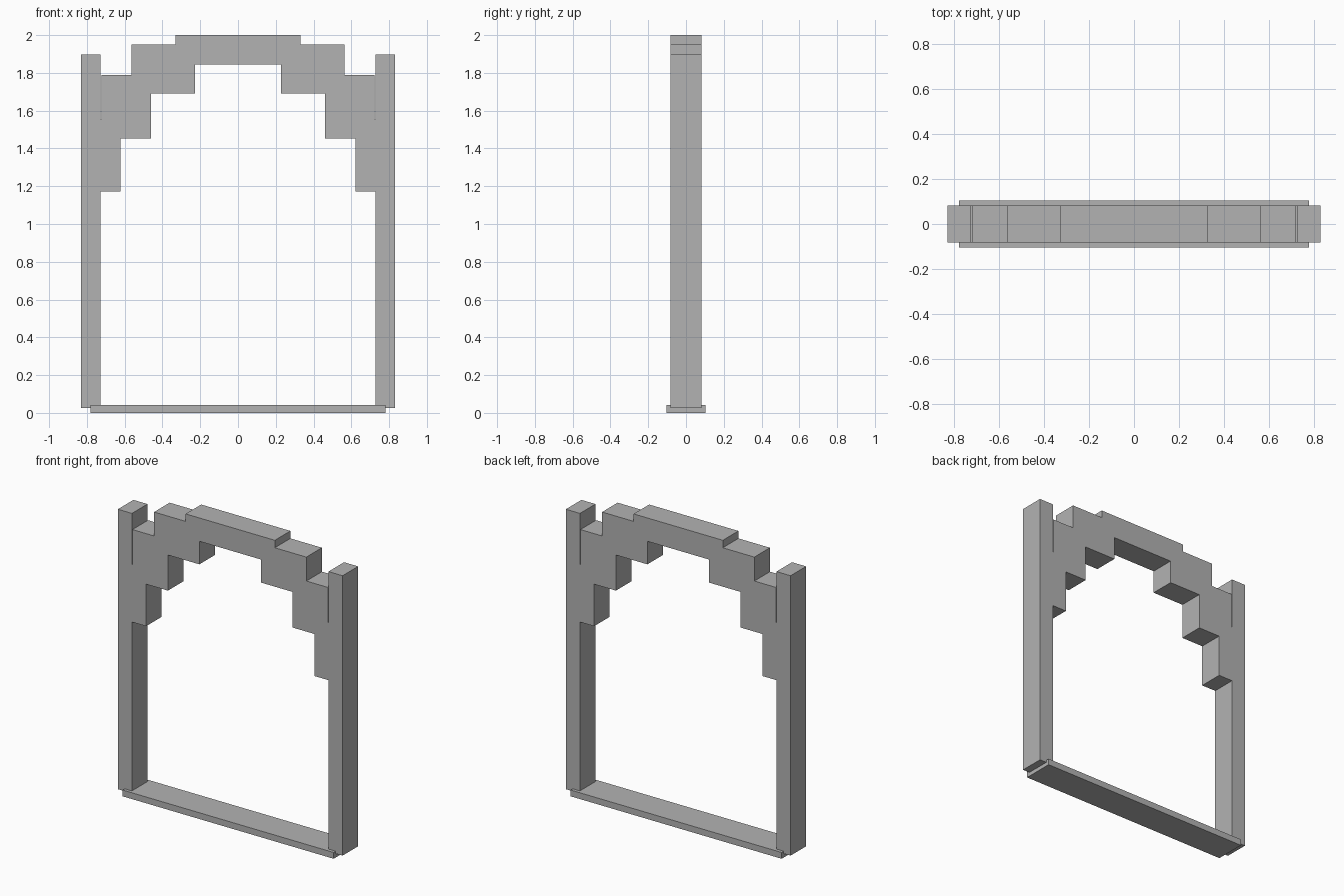
import bpy
import bmesh

cube = bpy.data.objects.get("Cube")
if cube:
    bpy.data.objects.remove(cube, do_unlink=True)

# One plain stone grey
stone = bpy.data.materials.new("stone_grey")
stone.use_nodes = True
GREY = (0.45, 0.45, 0.45, 1)
stone.diffuse_color = GREY
stone.node_tree.nodes["Principled BSDF"].inputs["Base Color"].default_value = GREY


def extrude_outline(name, outline, depth):
    """Extrude a closed x-z outline along y, centred on y = 0."""
    bm = bmesh.new()
    face = bm.faces.new([bm.verts.new((x, -depth / 2, z)) for x, z in outline])
    result = bmesh.ops.extrude_face_region(bm, geom=[face], use_keep_orig=True)
    moved = [v for v in result["geom"] if isinstance(v, bmesh.types.BMVert)]
    bmesh.ops.translate(bm, verts=moved, vec=(0, depth, 0))
    bmesh.ops.recalc_face_normals(bm, faces=bm.faces)
    mesh = bpy.data.meshes.new(name)
    bm.to_mesh(mesh)
    bm.free()
    mesh.materials.append(stone)
    obj = bpy.data.objects.new(name, mesh)
    bpy.context.collection.objects.link(obj)
    return obj


def mirrored(half):
    """Close a half outline with its reflection across x = 0."""
    return half + [(-x, z) for x, z in reversed(half)]


# Posts and stepped arch in one piece, with a thin slit beside each post
post_in, post_out, slit = 0.727, 0.831, 0.723
frame_half = [
    # stepped top of the arch
    (0.33, 2.0), (0.33, 1.95), (0.563, 1.95), (0.563, 1.79), (slit, 1.79),
    # slit and post
    (slit, 1.555), (post_in, 1.555), (post_in, 1.897), (post_out, 1.897),
    (post_out, 0.026), (post_in, 0.026),
    # stepped underside of the arch
    (post_in, 1.171), (0.622, 1.171), (0.622, 1.452), (0.461, 1.452),
    (0.461, 1.69), (0.228, 1.69), (0.228, 1.844),
]
extrude_outline("arched_frame", mirrored(frame_half), 0.164)

# Threshold slab between the posts
extrude_outline("threshold", mirrored([(0.78, 0), (0.78, 0.042)]), 0.208)
